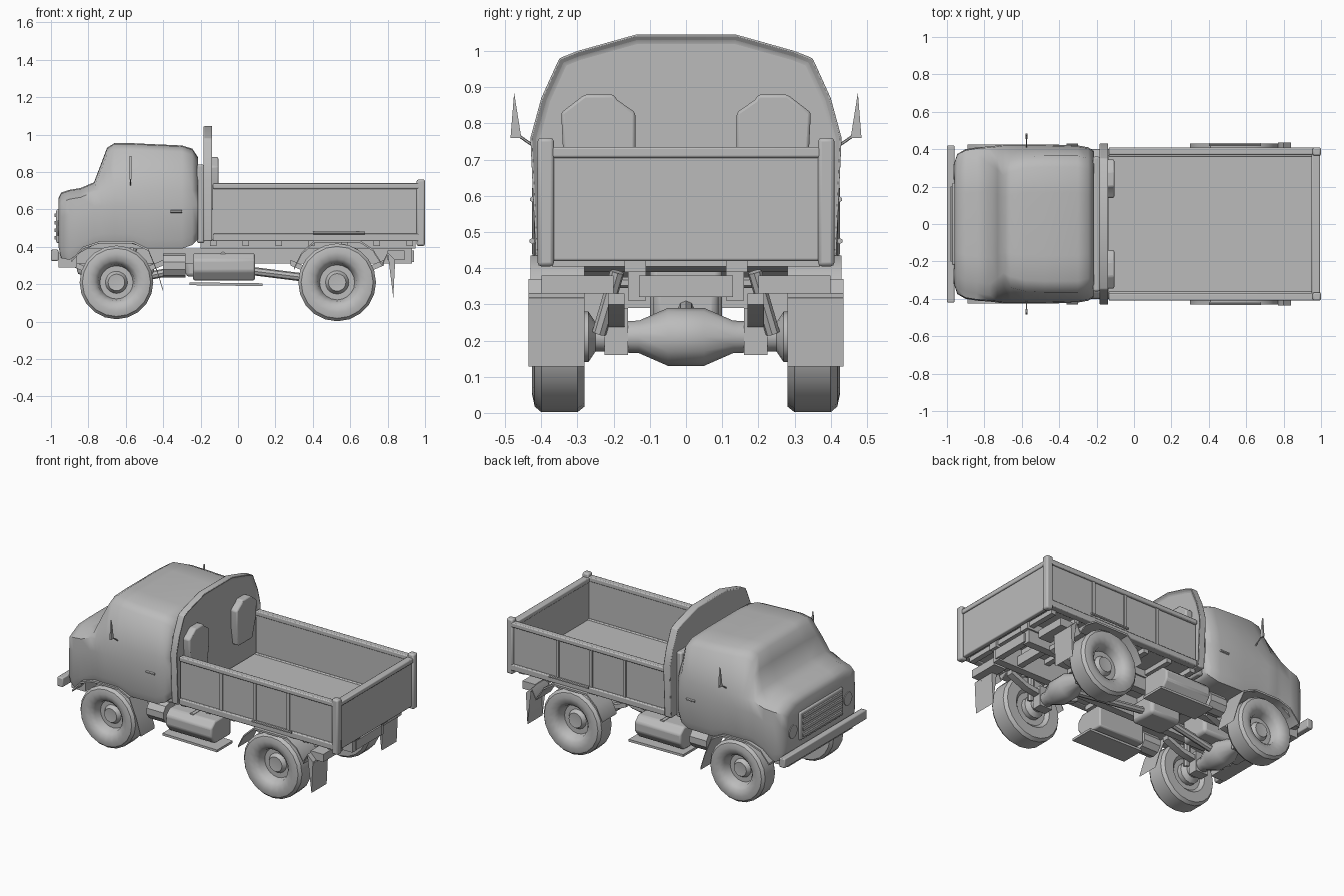
import bpy, bmesh, math
from mathutils import Vector, Matrix

cube = bpy.data.objects.get("Cube")
if cube:
    bpy.data.objects.remove(cube, do_unlink=True)

grey = bpy.data.materials.new("plain grey")
grey.use_nodes = True
GREY = (0.5, 0.5, 0.5, 1)
grey.diffuse_color = GREY
grey.node_tree.nodes["Principled BSDF"].inputs["Base Color"].default_value = GREY


def finish(name, bm, bevel=0, angle=35):
    bmesh.ops.recalc_face_normals(bm, faces=bm.faces)
    mesh = bpy.data.meshes.new(name)
    bm.to_mesh(mesh)
    bm.free()
    mesh.materials.append(grey)
    ob = bpy.data.objects.new(name, mesh)
    bpy.context.collection.objects.link(ob)
    if bevel:
        mod = ob.modifiers.new("bevel", "BEVEL")
        mod.width, mod.segments, mod.limit_method = bevel, 2, "ANGLE"
    bpy.ops.object.select_all(action="DESELECT")
    ob.select_set(True)
    bpy.context.view_layer.objects.active = ob
    bpy.ops.object.shade_smooth_by_angle(angle=math.radians(angle))
    return ob


def box(name, x, y, z, bevel=0):
    bm = bmesh.new()
    bmesh.ops.create_cube(bm, size=1)
    for v in bm.verts:
        for i, (lo, hi) in enumerate((x, y, z)):
            v.co[i] = lo if v.co[i] < 0 else hi
    return finish(name, bm, bevel)


def pair(name, x, y, z, bevel=0):
    box("right_" + name, x, (-y[1], -y[0]), z, bevel)
    box("left_" + name, x, y, z, bevel)


def loft(name, rings, bevel=0, angle=35):
    bm = bmesh.new()
    loops = [[bm.verts.new(p) for p in ring] for ring in rings]
    for a, b in zip(loops, loops[1:]):
        for i in range(len(a)):
            j = (i + 1) % len(a)
            bm.faces.new((a[i], a[j], b[j], b[i]))
    bm.faces.new(loops[0])
    bm.faces.new(loops[-1][::-1])
    return finish(name, bm, bevel, angle)


def lathe(name, profile, x, z, side=1, steps=20):
    # profile holds (radius, y) pairs, turned about a crosswise axis
    bm = bmesh.new()
    verts = [bm.verts.new((x + r, y * side, z)) for r, y in profile]
    edges = [bm.edges.new(e) for e in zip(verts, verts[1:])]
    bmesh.ops.spin(bm, geom=verts + edges, cent=(x, 0, z), axis=(0, 1, 0),
                   angle=math.tau, steps=steps)
    bmesh.ops.remove_doubles(bm, verts=bm.verts, dist=0.0005)
    return finish(name, bm)


def rod(name, a, b, radius, sides=8):
    a, b = Vector(a), Vector(b)
    bm = bmesh.new()
    turn = (b - a).to_track_quat("Z", "Y").to_matrix().to_4x4()
    bmesh.ops.create_cone(bm, cap_ends=True, segments=sides, radius1=radius, radius2=radius,
                          depth=(b - a).length,
                          matrix=Matrix.Translation((a + b) / 2) @ turn)
    return finish(name, bm)


def ribbon(name, path, y0, y1, thick):
    # sheet strip following (x, z) points, spanning y0 to y1
    under = [(x, z - thick) for x, z in reversed(path)]
    return loft(name, [[(x, y, z) for x, z in path + under] for y in (y0, y1)])


# Cab body: x, bottom, top, belt half width, top half width
def cab_ring(x, zb, zt, w, tw):
    belt = min(0.70, zt - 0.05)
    half = [(w * 0.96, zb), (w, zb + 0.05), (w, belt - 0.08), (w * 0.985, belt),
            (tw + 0.03, zt - 0.035), (tw - 0.03, zt - 0.005), (tw * 0.5, zt)]
    return [(x, y, z) for y, z in half] + [(x, -y, z) for y, z in reversed(half)]


stations = [(-0.96, 0.40, 0.66, 0.33, 0.27), (-0.945, 0.34, 0.69, 0.375, 0.31),
            (-0.90, 0.33, 0.705, 0.40, 0.33), (-0.84, 0.37, 0.715, 0.41, 0.34),
            (-0.77, 0.41, 0.745, 0.415, 0.35), (-0.73, 0.42, 0.85, 0.42, 0.32),
            (-0.70, 0.42, 0.93, 0.425, 0.29), (-0.66, 0.42, 0.955, 0.425, 0.31),
            (-0.58, 0.42, 0.955, 0.425, 0.33), (-0.48, 0.39, 0.95, 0.425, 0.335),
            (-0.30, 0.39, 0.942, 0.42, 0.335), (-0.245, 0.41, 0.925, 0.41, 0.32),
            (-0.215, 0.44, 0.88, 0.39, 0.29)]
loft("cab_body", [cab_ring(*s) for s in stations], angle=50)

# Grille, lamps, bumper and mirrors
box("grille_frame", (-0.972, -0.95), (-0.22, 0.22), (0.42, 0.60), 0.008)
for i in range(4):
    z = 0.44 + i * 0.04
    box("grille_slat", (-0.982, -0.965), (-0.20, 0.20), (z, z + 0.018))
box("front_bumper", (-1.0, -0.96), (-0.42, 0.42), (0.325, 0.385), 0.006)
box("bumper_valance", (-0.96, -0.86), (-0.33, 0.33), (0.29, 0.37))
for side in (-1, 1):
    rod("headlamp", (-0.965, side * 0.28, 0.50), (-0.93, side * 0.28, 0.50), 0.042, 12)
    loft("wing_mirror", [[(x, side * 0.455, 0.76), (x, side * 0.485, 0.76), (x, side * 0.475, 0.885)]
                         for x in (-0.58, -0.57)])
    rod("mirror_arm", (-0.575, side * 0.41, 0.73), (-0.575, side * 0.468, 0.77), 0.004, 6)
    ribbon("front_wheel_arch", [(-0.89, 0.33), (-0.83, 0.40), (-0.74, 0.43), (-0.56, 0.43),
                                (-0.48, 0.39), (-0.43, 0.27), (-0.40, 0.17)],
           side * 0.28, side * 0.425, 0.012)
    rod("door_handle", (-0.36, side * 0.424, 0.59), (-0.30, side * 0.424, 0.59), 0.008, 6)

# Bulkhead behind the cab, with a recessed rear panel
outline = [(0.415, 0.43), (0.43, 0.76), (0.40, 0.87), (0.35, 0.98), (0.30, 1.0), (0.14, 1.045)]
outline += [(-y, z) for y, z in reversed(outline)]
bm = bmesh.new()
face = bm.faces.new([bm.verts.new((-0.185, y, z)) for y, z in outline])
new = bmesh.ops.extrude_face_region(bm, geom=[face])["geom"]
bmesh.ops.translate(bm, verts=[v for v in new if isinstance(v, bmesh.types.BMVert)], vec=(0.05, 0, 0))
bmesh.ops.recalc_face_normals(bm, faces=bm.faces)
rear = [f for f in bm.faces if f.normal.x > 0.9]
bmesh.ops.inset_region(bm, faces=rear, thickness=0.02, depth=-0.015, use_even_offset=True)
finish("bulkhead", bm, 0.006)
box("cab_rear_ducts", (-0.22, -0.18), (-0.36, 0.36), (0.42, 0.84), 0.01)

# Rounded covers on the bulkhead
for side in (-1, 1):
    shape = [(0.14, 0.83), (0.19, 0.865), (0.20, 0.88), (0.28, 0.88), (0.345, 0.83),
             (0.34, 0.73), (0.30, 0.60), (0.16, 0.60), (0.14, 0.73)]
    loft("bulkhead_cover", [[(x, side * y, z) for y, z in shape] for x in (-0.155, -0.105)], 0.008)

# Cargo bed
box("bed_floor", (-0.135, 0.96), (-0.39, 0.39), (0.435, 0.465))
pair("bed_side", (-0.135, 0.96), (0.375, 0.395), (0.45, 0.73))
pair("bed_top_rail", (-0.135, 0.97), (0.37, 0.41), (0.71, 0.74), 0.006)
pair("bed_bottom_rail", (-0.135, 0.97), (0.36, 0.41), (0.43, 0.47), 0.006)
box("tailgate", (0.955, 0.985), (-0.385, 0.385), (0.42, 0.735), 0.006)
box("tailgate_top_rail", (0.95, 0.995), (-0.39, 0.39), (0.705, 0.735), 0.006)
pair("tailgate_post", (0.955, 1.0), (0.365, 0.41), (0.405, 0.76), 0.01)
for i in range(3):
    x = 0.15 + i * 0.24
    pair("side_stake", (x, x + 0.02), (0.39, 0.402), (0.45, 0.73))

# Chassis
pair("chassis_rail", (-0.90, 0.93), (0.11, 0.16), (0.31, 0.39))
pair("bed_subframe", (-0.20, 0.95), (0.11, 0.17), (0.39, 0.44))
for i in range(7):
    x = -0.15 + i * 0.175
    box("bed_crossmember", (x, x + 0.035), (-0.37, 0.37), (0.405, 0.437))
for x in (-0.86, -0.3, 0.1, 0.75, 0.9):
    box("chassis_crossmember", (x, x + 0.04), (-0.13, 0.13), (0.32, 0.38))
box("engine_block", (-0.86, -0.45), (-0.10, 0.10), (0.25, 0.45), 0.02)
box("transfer_case", (-0.28, -0.06), (-0.09, 0.09), (0.24, 0.37), 0.02)

# Wheels, axles and springs
tyre = [(0, 0.37), (0.045, 0.375), (0.06, 0.35), (0.09, 0.35), (0.10, 0.395), (0.12, 0.415),
        (0.155, 0.425), (0.185, 0.418), (0.2, 0.40), (0.2, 0.30), (0.185, 0.28), (0.12, 0.28),
        (0.10, 0.30), (0, 0.30)]
for end, ax, size in (("front", -0.65, 0.985), ("rear", 0.53, 1.04)):
    az = 0.21
    for side, label in ((-1, "right"), (1, "left")):
        lathe(f"{label}_{end}_wheel", [(r * size, y) for r, y in tyre], ax, az, side)
        ribbon(f"{label}_{end}_leaf_spring", [(ax - 0.25, 0.33), (ax - 0.13, 0.28), (ax, 0.26),
                                              (ax + 0.13, 0.28), (ax + 0.25, 0.33)],
               side * 0.17, side * 0.215, 0.03)
        rod("shock_absorber", (ax + 0.05, side * 0.24, 0.22), (ax + 0.09, side * 0.19, 0.39), 0.02)
        box("spring_clamp", (ax - 0.045, ax + 0.045),
            sorted((side * 0.16, side * 0.225)), (0.16, 0.29))
    lathe(f"{end}_axle", [(0, -0.32), (0.07, -0.31), (0.07, -0.27), (0.04, -0.25), (0.045, -0.13),
                          (0.08, -0.05), (0.08, 0.05), (0.045, 0.13), (0.04, 0.25),
                          (0.07, 0.27), (0.07, 0.31), (0, 0.32)], ax, az, 1, 12)
rod("front_drive_shaft", (-0.60, 0, 0.22), (-0.25, 0, 0.29), 0.022)
rod("rear_drive_shaft", (-0.08, 0, 0.29), (0.48, 0, 0.22), 0.022)

# Side tanks and steps
tank = [(0.20, 0.22), (0.36, 0.22), (0.40, 0.27), (0.40, 0.33), (0.36, 0.365), (0.20, 0.365)]
for side in (-1, 1):
    loft("fuel_tank", [[(x, side * y, z) for y, z in tank] for x in (-0.24, 0.09)], 0.01)
    ribbon("side_step", [(-0.26, 0.21), (0.13, 0.205)], side * 0.24, side * 0.40, 0.015)
    rod("air_cylinder", (-0.40, side * 0.30, 0.30), (-0.28, side * 0.30, 0.30), 0.065, 10)
    rod("tank_bracket", (-0.08, side * 0.14, 0.36), (-0.08, side * 0.36, 0.36), 0.015, 6)

    # Rear mudguards, stays and flaps
    ribbon("rear_mudguard", [(0.30, 0.29), (0.34, 0.37), (0.41, 0.435), (0.65, 0.435),
                             (0.72, 0.39), (0.77, 0.31)], side * 0.28, side * 0.43, 0.012)
    rod("mudguard_stay", (0.40, side * 0.425, 0.475), (0.68, side * 0.425, 0.475), 0.008, 6)
    ribbon("rear_mud_flap", [(0.77, 0.31), (0.80, 0.37), (0.84, 0.33), (0.83, 0.14)],
           side * 0.28, side * 0.435, 0.012)
    box("tail_lamp_bracket", (0.80, 0.89), sorted((side * 0.20, side * 0.40)), (0.33, 0.38))
